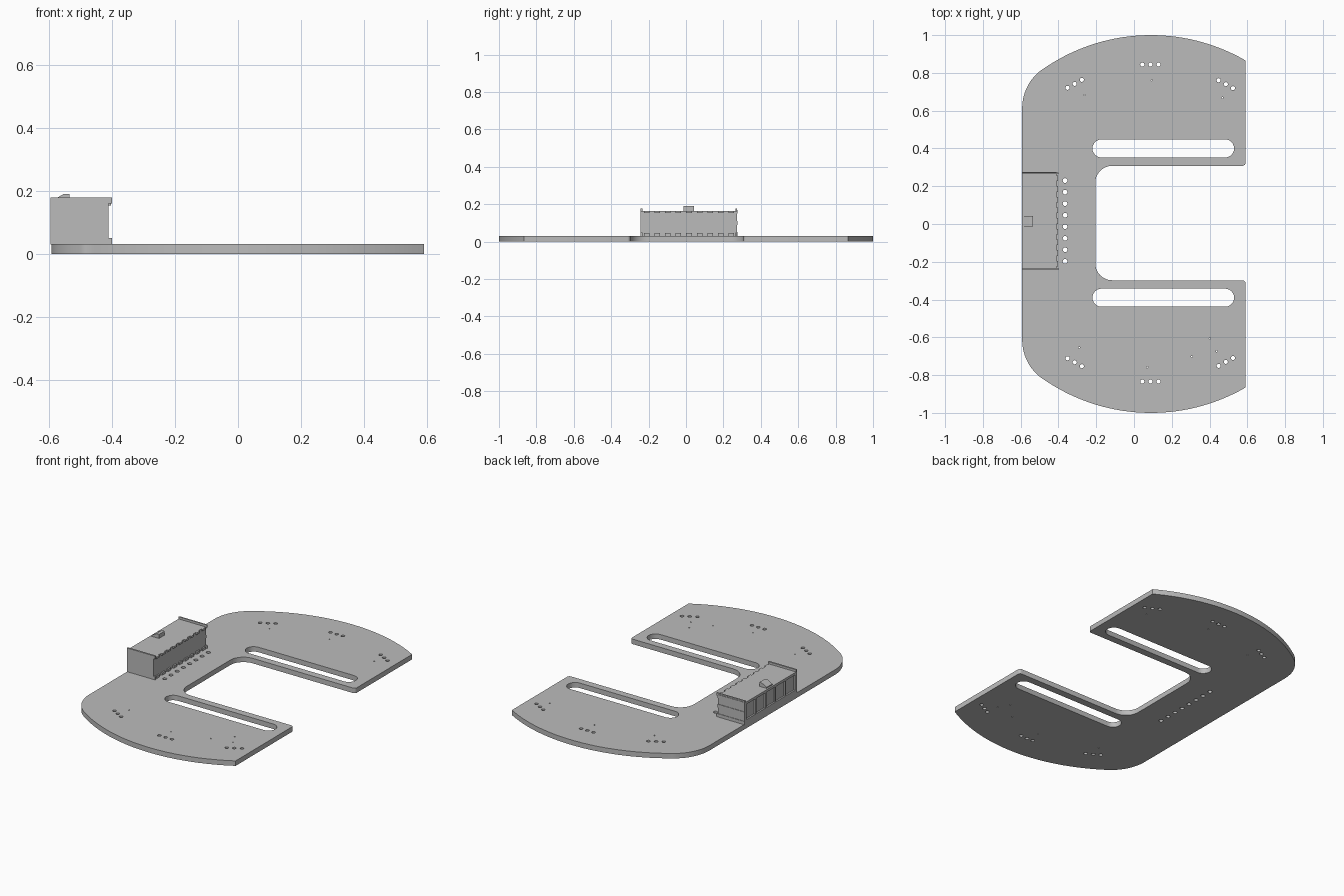
import bpy, bmesh, math
from mathutils import Vector

if "Cube" in bpy.data.objects:
    bpy.data.objects.remove(bpy.data.objects["Cube"])

grey = bpy.data.materials.new("plain grey")
grey.diffuse_color = (0.5, 0.5, 0.5, 1)
grey.use_nodes = True
grey.node_tree.nodes["Principled BSDF"].inputs["Base Color"].default_value = grey.diffuse_color
T = 0.031    # plate thickness
OY = 0.005   # inner cut-outs sit slightly off centre


def arc(cx, cy, r, a0, a1, n):
    return [(cx + r * math.cos(math.radians(a0 + (a1 - a0) * i / n)),
             cy + r * math.sin(math.radians(a0 + (a1 - a0) * i / n))) for i in range(n + 1)]


def extruded(name, loops, z0, z1):
    """Flat filled outline with holes, extruded from z0 to z1."""
    cu = bpy.data.curves.new(name, 'CURVE')
    cu.dimensions, cu.fill_mode, cu.extrude = '2D', 'BOTH', (z1 - z0) / 2
    for pts in loops:
        sp = cu.splines.new('POLY')
        sp.points.add(len(pts) - 1)
        for p, c in zip(sp.points, pts):
            p.co = (c[0], c[1], 0, 1)
        sp.use_cyclic_u = True
    tmp = bpy.data.objects.new(name + "_curve", cu)
    bpy.context.collection.objects.link(tmp)
    bpy.context.view_layer.update()
    me = bpy.data.meshes.new_from_object(tmp.evaluated_get(bpy.context.evaluated_depsgraph_get()))
    bpy.data.objects.remove(tmp)
    bm = bmesh.new()
    bm.from_mesh(me)
    bmesh.ops.remove_doubles(bm, verts=bm.verts, dist=1e-5)
    bmesh.ops.translate(bm, verts=bm.verts, vec=(0, 0, (z0 + z1) / 2))
    bmesh.ops.recalc_face_normals(bm, faces=bm.faces)
    bm.to_mesh(me)
    return finish(name, me)


def finish(name, me):
    me.name = name
    me.materials.clear()
    me.materials.append(grey)
    ob = bpy.data.objects.new(name, me)
    bpy.context.collection.objects.link(ob)
    return ob


def boxes(name, items):
    """One object made of boxes given as (x0, x1, y0, y1, z0, z1)."""
    bm = bmesh.new()
    for x0, x1, y0, y1, z0, z1 in items:
        vs = bmesh.ops.create_cube(bm, size=1)['verts']
        for v in vs:
            v.co = Vector(((x0 + x1) / 2 + v.co.x * (x1 - x0),
                           (y0 + y1) / 2 + v.co.y * (y1 - y0),
                           (z0 + z1) / 2 + v.co.z * (z1 - z0)))
    me = bpy.data.meshes.new(name)
    bm.to_mesh(me)
    bm.free()
    return finish(name, me)


def prism_y(name, profile, y0, y1):
    """An (x, z) profile swept along y."""
    bm = bmesh.new()
    f = bm.faces.new([bm.verts.new((x, y0, z)) for x, z in profile])
    ex = bmesh.ops.extrude_face_region(bm, geom=[f])['geom']
    bmesh.ops.translate(bm, vec=(0, y1 - y0, 0),
                        verts=[g for g in ex if isinstance(g, bmesh.types.BMVert)])
    bmesh.ops.recalc_face_normals(bm, faces=bm.faces)
    me = bpy.data.meshes.new(name)
    bm.to_mesh(me)
    bm.free()
    return finish(name, me)


# --- C-shaped plate: upper half of the outer edge, mirrored for the lower half
upper = arc(0.09, 0, 1.0, 60, 125, 32) + arc(-0.342, 0.614, 0.25, 125, 180, 14)
outer = upper + [(x, -y) for x, y in reversed(upper)]
outer += arc(0.575, -0.318 + OY, 0.015, 0, 90, 4)
outer += arc(-0.115, -0.213 + OY, 0.09, 270, 180, 10)
outer += arc(-0.115, 0.213 + OY, 0.09, 180, 90, 10)
outer += arc(0.575, 0.318 + OY, 0.015, -90, 0, 4)
loops = [outer]

# long slots
for s in (1, -1):
    cy = s * 0.395 + OY
    loops.append(arc(0.482, cy, 0.048, -90, 90, 12) + arc(-0.172, cy, 0.048, 90, 270, 12))

# round holes: header row, three-hole groups and tiny vias
holes = [(-0.365, 0.23 - 0.0611 * i, 0.0125) for i in range(8)]
for s, off in ((1, 0.005), (-1, 0.005)):
    for i in (-1, 0, 1):
        holes += [(0.087 + 0.043 * i, s * 0.839 + off, 0.011),
                  (-0.314 + 0.038 * i, s * (0.737 + 0.021 * i) + off, 0.011),
                  (0.486 + 0.038 * i, s * (0.735 - 0.021 * i) + off, 0.011)]
for x, y in ((0.095, 0.762), (-0.262, 0.683), (0.468, 0.668), (-0.29, -0.655),
             (0.07, -0.758), (0.305, -0.702), (0.402, -0.605), (0.437, -0.673)):
    holes.append((x, y, 0.004))
for x, y, r in holes:
    loops.append(arc(x, y, r, 0, 345, 15))
extruded("base_plate", loops, 0, T)

# --- connector housing on the left edge
Y0, Y1 = -0.243, 0.276
boxes("housing_body", [(-0.584, -0.411, Y0 + 0.005, Y1 - 0.012, T - 0.002, 0.165)])

# end plates with a shallow notch on the inner edge
end = [(-0.594, T - 0.002), (-0.40, T - 0.002), (-0.40, 0.05), (-0.411, 0.05),
       (-0.411, 0.16), (-0.40, 0.16), (-0.40, 0.178), (-0.594, 0.178)]
prism_y("front_end_plate", end, Y0, Y0 + 0.011)
prism_y("back_end_plate", end, Y1 - 0.011, Y1 - 0.003)

# ridges across the back end
boxes("back_end_ridges", [(-0.594, -0.411, Y1 - 0.004, Y1, z, z + 0.02)
                          for z in (T, 0.09, 0.15)])

# raised frame on the outer long side
ribs = [(-0.594, -0.58, Y0 + 0.01, Y1 - 0.01, a, b) for a, b in ((T - 0.002, 0.055), (0.15, 0.165))]
step = (Y1 - Y0 - 0.03) / 5
ribs += [(-0.594, -0.58, Y0 + 0.01 + step * i, Y0 + 0.02 + step * i, 0.05, 0.155) for i in range(6)]
boxes("outer_side_frame", ribs)

# small teeth along the inner side, top and bottom
teeth = []
for i in range(9):
    y = Y0 + 0.018 + 0.0565 * i
    teeth.append((-0.413, -0.402, y, y + 0.03, 0.153, 0.165))
    teeth.append((-0.413, -0.402, y, y + 0.03, T - 0.002, 0.046))
boxes("inner_side_teeth", teeth)

# wedge-shaped latch on top
prism_y("top_latch", [(-0.584, 0.163), (-0.534, 0.163), (-0.534, 0.19), (-0.552, 0.19), (-0.584, 0.172)],
        -0.013, 0.043)

# smooth the round edges only
for ob in bpy.context.scene.objects:
    ob.select_set(ob.name == "base_plate")
bpy.context.view_layer.objects.active = bpy.data.objects["base_plate"]
bpy.ops.object.shade_smooth_by_angle(angle=math.radians(30))
